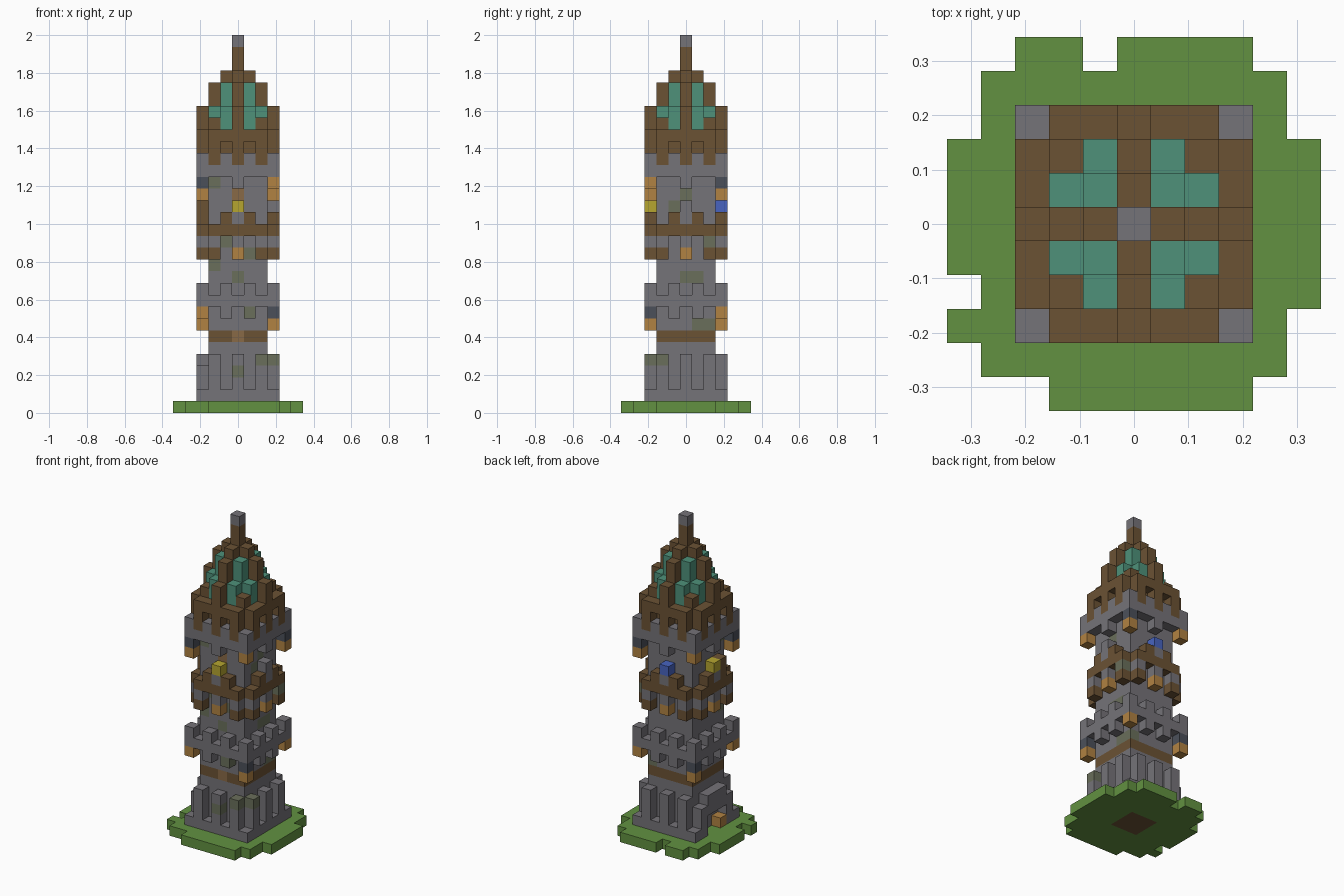
import bpy
import bmesh
from mathutils import Vector

if "Cube" in bpy.data.objects:
    bpy.data.objects.remove(bpy.data.objects["Cube"])

U = 1 / 16  # edge of one block

# Colours, as display values
COLOURS = {
    "stone": (117, 115, 120), "dark_wood": (107, 82, 52),
    "grass": (98, 145, 65), "copper": (78, 145, 122),
    "lantern_wood": (177, 130, 66), "slate": (75, 80, 90),
    "yellow": (182, 166, 48), "blue": (72, 100, 192),
    "moss": (106, 111, 91), "tan": (137, 106, 70),
}
NAMES = list(COLOURS)


def linear(v):
    v /= 255
    return v / 12.92 if v <= 0.04045 else ((v + 0.055) / 1.055) ** 2.4


materials = []
for name, rgb in COLOURS.items():
    m = bpy.data.materials.new(name)
    m.use_nodes = True
    colour = [linear(c) for c in rgb] + [1]
    m.diffuse_color = colour
    bsdf = m.node_tree.nodes["Principled BSDF"]
    bsdf.inputs["Base Color"].default_value = colour
    bsdf.inputs["Roughness"].default_value = 0.9
    materials.append(m)

cells = {}


def put(part, colour, x, y, z):
    cells[x, y, z] = (part, colour)


def slab(part, colour, r, z0, z1):
    """Square block of half width r, layers z0 to z1 inclusive."""
    for z in range(z0, z1 + 1):
        for x in range(-r, r + 1):
            for y in range(-r, r + 1):
                put(part, colour, x, y, z)


def around(part, colour, offsets, z0, z1):
    """The same blocks on all four sides, three blocks out."""
    for z in range(z0, z1 + 1):
        for a in offsets:
            for p in ((a, -3), (a, 3), (-3, a), (3, a)):
                put(part, colour, *p, z)


EVEN, ODD, SIDE = (-2, 0, 2), (-3, -1, 1, 3), range(-2, 3)

# Grass island: x runs for each row, from back to front
rows = [[(-3, -2), (0, 3)], [(-4, 4)], [(-4, 4)]] + [[(-5, 5)]] * 4
rows += [[(-4, 5)], [(-5, 4)], [(-4, 4)], [(-2, 3)]]
for i, runs in enumerate(rows):
    for a, b in runs:
        for x in range(a, b + 1):
            put("grass_island", "grass", x, 5 - i, 0)
slab("foundation", "dark_wood", 1, 0, 0)

# Core, plinth and buttresses
slab("plinth", "stone", 3, 1, 1)
slab("tower_core", "stone", 2, 1, 21)
slab("lower_band", "dark_wood", 2, 6, 6)
around("buttress", "stone", EVEN, 2, 4)

# Doorway on the right side, with a wooden box in it
for y in (-1, 0, 1):
    for z in (1, 2):
        cells.pop((-3, y, z), None)
    put("door_arch", "stone", -3, y, 3)
    put("door_arch", "stone", -3, y, 4)
for y in (-2, 2):
    cells.pop((-3, y, 4), None)
put("door_box", "lantern_wood", -3, -1, 1)

# Lower battlement with brackets and corner lanterns
around("lower_bracket", "stone", (-1, 1), 8, 8)
around("lower_battlement", "stone", range(-3, 4), 9, 9)
around("lower_merlon", "stone", ODD, 10, 10)

# Middle gallery
around("gallery_foot", "dark_wood", (-2, 2), 13, 13)
around("gallery_lantern", "lantern_wood", (0,), 13, 13)
around("gallery_post", "stone", EVEN, 14, 14)
around("gallery_ring", "dark_wood", SIDE, 15, 15)
around("gallery_merlon", "dark_wood", (-1, 1), 16, 16)
around("banner_post", "stone", (0,), 16, 16)
put("front_banner", "yellow", 0, -3, 17)
put("right_banner", "yellow", -3, 0, 17)
put("right_banner_board", "dark_wood", -3, -1, 17)
put("back_banner", "blue", 0, 3, 17)
put("left_banner_post", "stone", 3, 0, 17)

# Upper parapet
around("upper_bracket", "stone", (0,), 19, 19)
slab("upper_parapet", "stone", 3, 20, 21)

# Corner lanterns; the two diagonals hang differently
for s in (-1, 1):
    for x, y, short, z in ((3, 3, True, 8), (3, -3, False, 8),
                           (3, -3, True, 19), (3, 3, False, 19)):
        if short:
            put("corner_lantern", "lantern_wood", s * x, s * y, z)
        else:
            put("corner_chain", "slate", s * x, s * y, z)
            put("corner_lantern", "lantern_wood", s * x, s * y, z - 1)

# Eaves
slab("roof_base", "dark_wood", 2, 22, 23)
around("eave_post", "dark_wood", EVEN, 21, 22)
around("eave", "dark_wood", SIDE, 23, 23)
around("eave_rib", "dark_wood", (0,), 24, 25)

# Stepped roof: ribs on the cross, copper between them
tops = {(0, 0): 32, (0, 1): 29, (0, 2): 28, (1, 1): 28, (1, 2): 26, (2, 2): 25}
for x in SIDE:
    for y in SIDE:
        key = tuple(sorted((abs(x), abs(y))))
        copper = key in ((1, 1), (1, 2))
        for z in range(24, tops[key]):
            put("roof_copper" if copper else "roof_rib",
                "copper" if copper else "dark_wood", x, y, z)
put("finial", "stone", 0, 0, 31)

# Mossy and worn blocks, recoloured in place
moss = [(-2, -2, 19), (-2, -2, 12), (0, -2, 11), (-1, -2, 14), (1, -2, 13),
        (1, -3, 8), (2, -3, 4), (0, -3, 3), (2, -1, 17), (2, 0, 18),
        (3, 2, 14), (2, 0, 11), (2, 1, 11), (3, -2, 4), (2, 1, 7), (2, 2, 7)]
for p in moss:
    if p in cells:
        put(cells[p][0], "moss", *p)
for z in (6, 18):
    put("worn_block", "tan", 0, -2, z)

# Build each part from the exposed sides of its blocks
parts = {}
for p, (part, colour) in cells.items():
    parts.setdefault(part, []).append((p, colour))

AXES = [Vector(v) for v in ((1, 0, 0), (0, 1, 0), (0, 0, 1))]
for part, blocks in parts.items():
    bm = bmesh.new()
    for p, colour in blocks:
        centre = Vector(p) + Vector((0, 0, 0.5))
        for i, n in enumerate(AXES):
            u, v = AXES[(i + 1) % 3] / 2, AXES[(i + 2) % 3] / 2
            for s in (1, -1):
                if tuple(int(c) for c in Vector(p) + n * s) in cells:
                    continue
                c = centre + n * s / 2
                corners = [c - u - v, c + u - v, c + u + v, c - u + v][::s]
                f = bm.faces.new([bm.verts.new(q * U) for q in corners])
                f.material_index = NAMES.index(colour)
    if bm.faces:
        bmesh.ops.remove_doubles(bm, verts=bm.verts[:], dist=U / 100)
        bmesh.ops.dissolve_limit(bm, angle_limit=0.01, verts=bm.verts[:],
                                 edges=bm.edges[:], delimit={'MATERIAL'})
        mesh = bpy.data.meshes.new(part)
        bm.to_mesh(mesh)
        for m in materials:
            mesh.materials.append(m)
        bpy.context.collection.objects.link(bpy.data.objects.new(part, mesh))
    bm.free()
